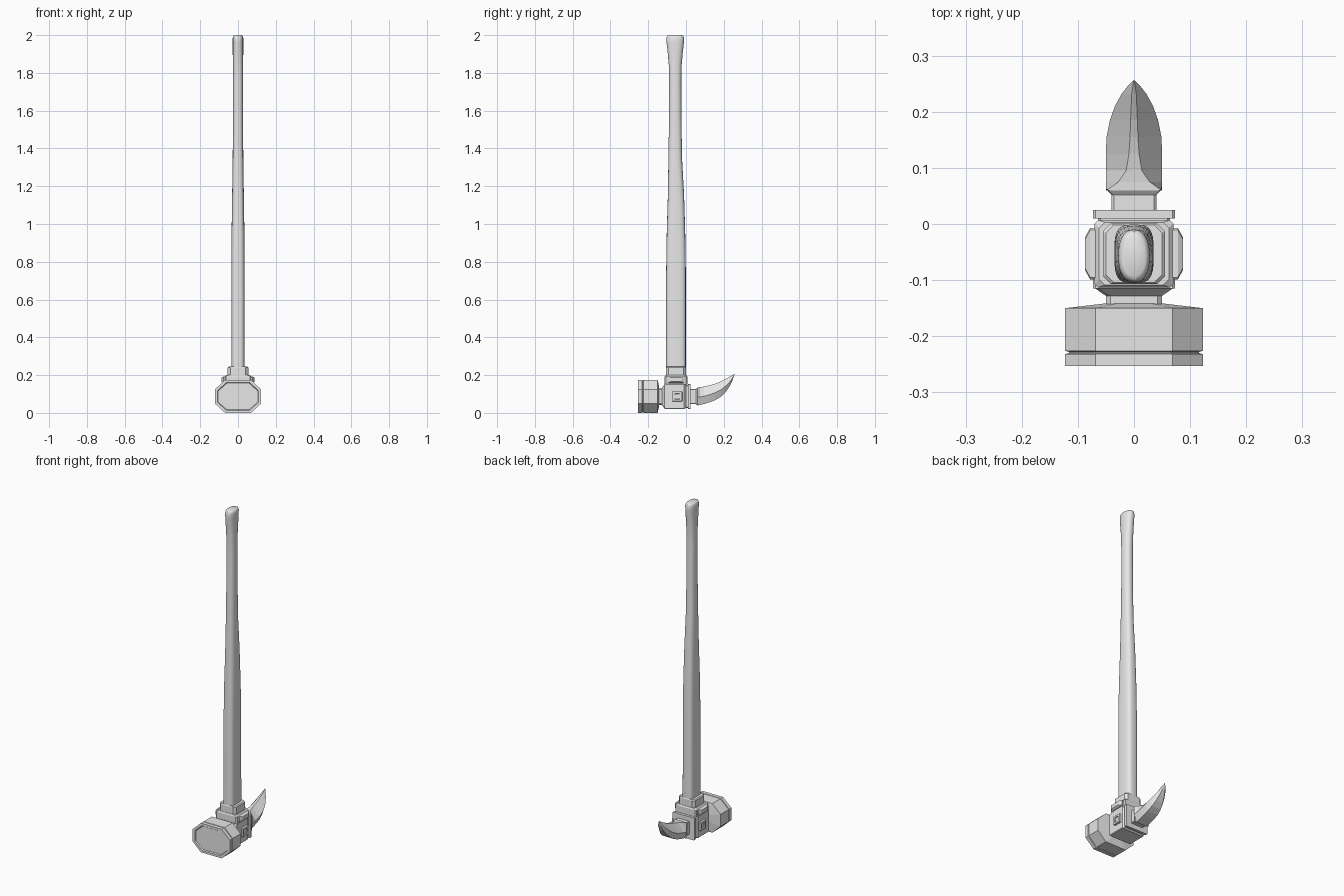
import bpy, bmesh, math
from mathutils import Vector

cube = bpy.data.objects.get("Cube")
if cube:
    bpy.data.objects.remove(cube, do_unlink=True)

grey = bpy.data.materials.new("plain_grey")
grey.use_nodes = True
grey.diffuse_color = (0.8, 0.8, 0.8, 1)
grey.node_tree.nodes["Principled BSDF"].inputs["Base Color"].default_value = (0.8, 0.8, 0.8, 1)

MID_Y = -0.053   # handle axis
MID_Z = 0.087    # head axis


def loft(name, rings, smooth=False):
    """Skin a row of equal-sized rings and cap both ends."""
    bm = bmesh.new()
    rows = [[bm.verts.new(p) for p in ring] for ring in rings]
    n = len(rows[0])
    for a, b in zip(rows, rows[1:]):
        for i in range(n):
            j = (i + 1) % n
            bm.faces.new((a[i], a[j], b[j], b[i]))
    bm.faces.new(rows[0])
    bm.faces.new(rows[-1])
    bmesh.ops.recalc_face_normals(bm, faces=bm.faces)
    mesh = bpy.data.meshes.new(name)
    bm.to_mesh(mesh)
    bm.free()
    mesh.materials.append(grey)
    obj = bpy.data.objects.new(name, mesh)
    bpy.context.collection.objects.link(obj)
    if smooth:
        bpy.ops.object.select_all(action='DESELECT')
        obj.select_set(True)
        bpy.context.view_layer.objects.active = obj
        bpy.ops.object.shade_smooth_by_angle(angle=math.radians(40))
    return obj


def octagon(w, h, cw, ch):
    """Rectangle of half sizes w, h with corners cut by cw, ch."""
    return [(w, h - ch), (w - cw, h), (cw - w, h), (-w, h - ch),
            (-w, ch - h), (cw - w, -h), (w - cw, -h), (w, ch - h)]


def along_y(y, w, h, cw, ch, z=MID_Z):
    return [Vector((a, y, z + b)) for a, b in octagon(w, h, cw, ch)]


def along_z(z, w, d, c, y=MID_Y):
    return [Vector((a, y + b, z)) for a, b in octagon(w, d, c, c)]


def along_x(x, d, h, c, y, z):
    return [Vector((x, y + a, z + b)) for a, b in octagon(d, h, c, c)]


# Striking head with grooved rim and recessed face
head = [(-0.247, 0.100, 0.066), (-0.247, 0.105, 0.070), (-0.253, 0.109, 0.074),
        (-0.253, 0.123, 0.087), (-0.232, 0.123, 0.087), (-0.230, 0.116, 0.081),
        (-0.228, 0.116, 0.081), (-0.226, 0.123, 0.087), (-0.150, 0.123, 0.087),
        (-0.142, 0.055, 0.050)]
loft("striking_head", [along_y(y, w, h, w * 0.44, h * 0.58) for y, w, h in head])

# Neck between the head and the block
loft("front_neck", [along_y(y, w, h, 0.008, 0.008) for y, w, h in
                    [(-0.145, 0.050, 0.045), (-0.128, 0.050, 0.045),
                     (-0.113, 0.072, 0.064)]])

# Central block with a rear flange
loft("central_block", [along_y(y, w, h, 0.004, 0.004) for y, w, h in
                       [(-0.115, 0.073, 0.067), (-0.010, 0.073, 0.067),
                        (0.000, 0.064, 0.060), (0.010, 0.064, 0.060),
                        (0.010, 0.073, 0.067), (0.025, 0.073, 0.067)]])

# Stepped collar around the foot of the handle
loft("lower_collar", [along_z(z, w, d, c) for z, w, d, c in
                      [(0.150, 0.070, 0.060, 0.006), (0.192, 0.070, 0.060, 0.006),
                       (0.200, 0.062, 0.056, 0.010)]])
loft("upper_collar", [along_z(z, w, d, 0.014) for z, w, d in
                      [(0.195, 0.055, 0.054), (0.240, 0.055, 0.054),
                       (0.245, 0.050, 0.051)]])

# Side bosses and collar bars, one of each per side
for side, label in ((1, "left"), (-1, "right")):
    loft(label + "_collar_bar",
         [along_x(side * x, d, h, 0.004, MID_Y, 0.176) for x, d, h in
          [(0.060, 0.046, 0.017), (0.078, 0.046, 0.017), (0.087, 0.030, 0.011)]])
    loft(label + "_boss",
         [along_x(side * x, d, d, 0.003, -0.046, MID_Z) for x, d in
          [(0.070, 0.027), (0.084, 0.025), (0.084, 0.015), (0.078, 0.014)]])

# Rear neck and curved claw
loft("rear_neck", [along_y(y, w, h, 0.004, 0.004) for y, w, h in
                   [(0.020, 0.040, 0.040), (0.052, 0.040, 0.040),
                    (0.062, 0.050, 0.048)]])
claw = [  # y, top z, bottom z, half width, ridge half width
    (0.060, 0.135, 0.039, 0.050, 0.049), (0.075, 0.136, 0.042, 0.050, 0.028),
    (0.095, 0.139, 0.047, 0.050, 0.014), (0.125, 0.146, 0.056, 0.050, 0.009),
    (0.155, 0.155, 0.068, 0.049, 0.007), (0.185, 0.167, 0.086, 0.043, 0.006),
    (0.210, 0.180, 0.110, 0.034, 0.005), (0.232, 0.192, 0.142, 0.022, 0.004),
    (0.246, 0.200, 0.172, 0.011, 0.002), (0.256, 0.206, 0.203, 0.001, 0.0005)]
rings = []
for y, top, low, w, ridge in claw:
    mid = low + (top - low) * 0.45
    rings.append([Vector(p) for p in (
        (ridge, y, top), (w, y, mid), (w * 0.7, y, low),
        (-w * 0.7, y, low), (-w, y, mid), (-ridge, y, top))])
loft("curved_claw", rings)


# Long handle: rounded-rectangle section, flared grip end
def rounded(z, w, d, y, power, n=32):
    ring = []
    for i in range(n):
        a = 2 * math.pi * i / n
        c, s = math.cos(a), math.sin(a)
        ring.append(Vector((w * math.copysign(abs(c) ** (2 / power), c),
                            y + d * math.copysign(abs(s) ** (2 / power), s), z)))
    return ring


handle = [(0.10, 0.035, 0.052, 3.6), (0.75, 0.035, 0.052, 3.4), (0.95, 0.034, 0.049, 3.1),
          (1.15, 0.031, 0.043, 2.8), (1.35, 0.028, 0.036, 2.5), (1.55, 0.027, 0.033, 2.3),
          (1.75, 0.027, 0.032, 2.3), (1.84, 0.027, 0.034, 2.3), (1.91, 0.028, 0.040, 2.3),
          (1.96, 0.028, 0.046, 2.3), (1.985, 0.028, 0.047, 2.3), (1.996, 0.025, 0.043, 2.3),
          (2.0, 0.020, 0.036, 2.3)]
loft("handle", [rounded(z, w, d, MID_Y - 0.004 * (z > 1.2), p) for z, w, d, p in handle],
     smooth=True)
